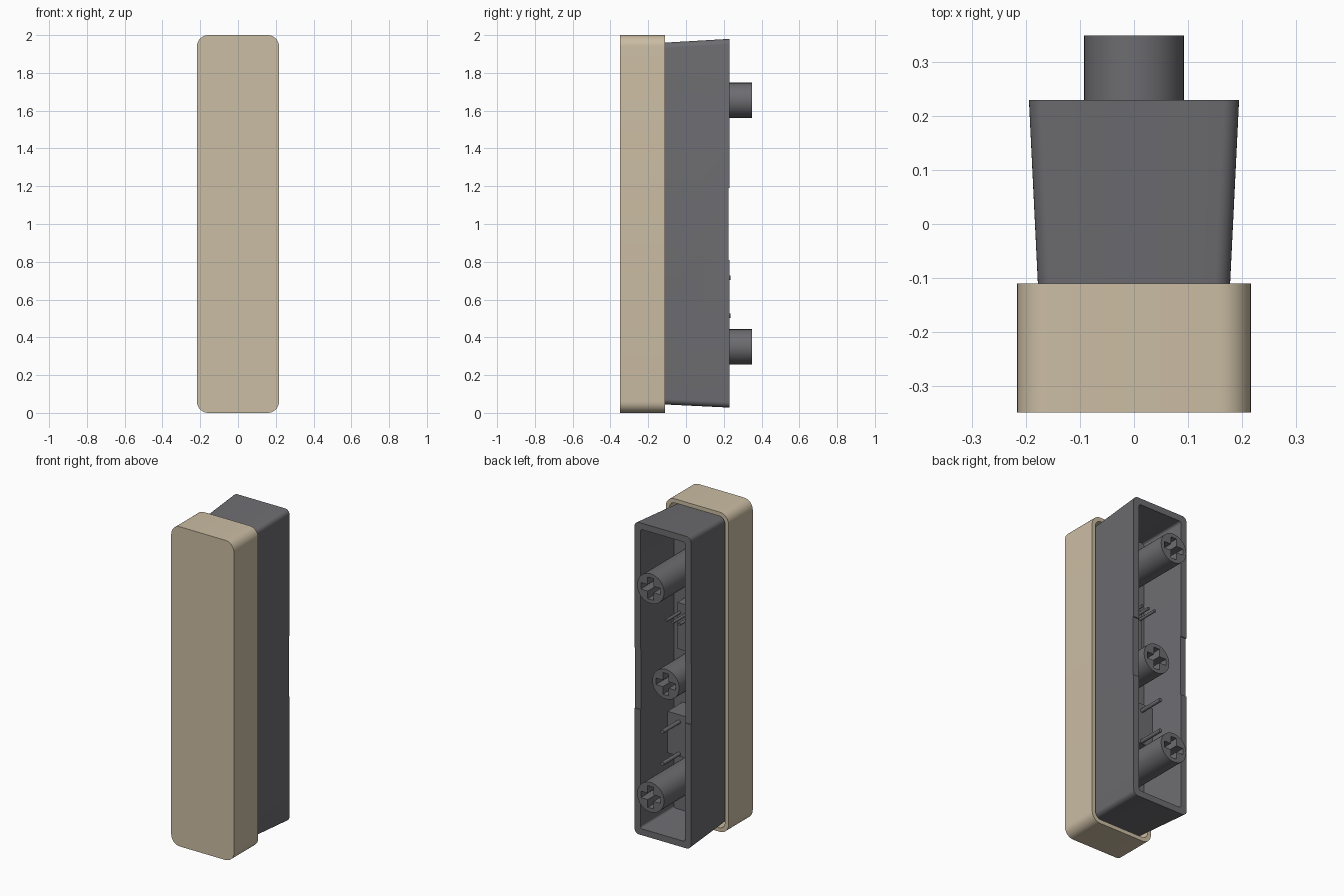
import bpy, bmesh, math
from mathutils import Matrix, Vector

old = bpy.data.objects.get("Cube")
if old:
    bpy.data.objects.remove(old, do_unlink=True)


def material(name, rgb):
    m = bpy.data.materials.new(name)
    m.use_nodes = True
    m.diffuse_color = (*rgb, 1)
    m.node_tree.nodes["Principled BSDF"].inputs["Base Color"].default_value = (*rgb, 1)
    return m


TAN = material("warm beige plastic", (0.60, 0.51, 0.37))
GREY = material("dark grey plastic", (0.152, 0.149, 0.162))


def make_object(name, bm, mat):
    bmesh.ops.recalc_face_normals(bm, faces=bm.faces)
    mesh = bpy.data.meshes.new(name)
    bm.to_mesh(mesh)
    bm.free()
    ob = bpy.data.objects.new(name, mesh)
    bpy.context.collection.objects.link(ob)
    mesh.materials.append(mat)
    return ob


def activate(ob):
    bpy.ops.object.select_all(action='DESELECT')
    ob.select_set(True)
    bpy.context.view_layer.objects.active = ob


def smooth(ob):
    activate(ob)
    bpy.ops.object.shade_smooth_by_angle(angle=math.radians(35))


def cut(ob, cutter):
    mod = ob.modifiers.new("cut", 'BOOLEAN')
    mod.operation = 'DIFFERENCE'
    mod.solver = 'EXACT'
    mod.object = cutter
    activate(ob)
    bpy.ops.object.modifier_apply(modifier=mod.name)
    bpy.data.objects.remove(cutter, do_unlink=True)


def rounded_ring(y, half, low, high, radius, steps=8):
    """Rounded rectangle across x and z at depth y."""
    pts = []
    corners = [(half, high), (-half, high), (-half, low), (half, low)]
    for i, (x, z) in enumerate(corners):
        cx = x - math.copysign(radius, x)
        cz = z - radius if z == high else z + radius
        for s in range(steps + 1):
            a = math.pi / 2 * (i + s / steps)
            pts.append(Vector((cx + radius * math.cos(a), y, cz + radius * math.sin(a))))
    return pts


def loft(name, rings, mat):
    bm = bmesh.new()
    loops = [[bm.verts.new(p) for p in rounded_ring(*r)] for r in rings]
    n = len(loops[0])
    for a, b in zip(loops, loops[1:]):
        for i in range(n):
            j = (i + 1) % n
            bm.faces.new((a[i], a[j], b[j], b[i]))
    bm.faces.new(loops[0])
    bm.faces.new(loops[-1])
    return make_object(name, bm, mat)


def box(name, low, high, mat):
    bm = bmesh.new()
    low, high = Vector(low), Vector(high)
    bmesh.ops.create_cube(bm, size=1, matrix=Matrix.Translation((low + high) / 2)
                          @ Matrix.Diagonal((*(high - low), 1)))
    return make_object(name, bm, mat)


def rod(name, x, z, y0, y1, radius, sides):
    bm = bmesh.new()
    bmesh.ops.create_cone(bm, cap_ends=True, segments=sides, radius1=radius,
                          radius2=radius, depth=y1 - y0,
                          matrix=Matrix.Translation((x, (y0 + y1) / 2, z))
                          @ Matrix.Rotation(math.pi / 2, 4, 'X'))
    return make_object(name, bm, GREY)


# Front cap: solid block with a shallow pocket that receives the body
cap = loft("front_cap", [
    (-0.35, 0.217, 0.0, 2.0, 0.06),
    (-0.11, 0.217, 0.0, 2.0, 0.06),
    (-0.11, 0.192, 0.025, 1.975, 0.04),
    (-0.20, 0.192, 0.025, 1.975, 0.04)], TAN)
smooth(cap)

# Body shell: tapered tray, open at the back
FLOOR = -0.08
body = loft("body_shell", [
    (-0.20, 0.174, 0.049, 1.955, 0.03),
    (0.23, 0.195, 0.028, 1.98, 0.03),
    (0.23, 0.155, 0.068, 1.94, 0.015),
    (FLOOR, 0.140, 0.083, 1.925, 0.015)], GREY)

# Shallow relief across the middle of both side rims
cut(body, box("rim_cutter", (-0.3, 0.224, 0.81), (0.3, 0.3, 1.19), GREY))
smooth(body)

# Mounting posts with cross-shaped sockets
for name, z, tip in (("lower", 0.35, 0.35), ("middle", 1.0, 0.20), ("upper", 1.655, 0.35)):
    post = rod(name + "_post", 0, z, FLOOR - 0.02, tip, 0.093, 40)
    for w, h in ((0.068, 0.02), (0.02, 0.068)):
        cut(post, box("socket_cutter", (-w, tip - 0.15, z - h), (w, tip + 0.05, z + h), GREY))
    smooth(post)

# Internal blocks
box("lower_block", (-0.08, FLOOR - 0.01, 0.50), (0.08, 0.07, 0.76), GREY)
box("upper_block", (-0.06, FLOOR - 0.01, 1.13), (0.06, 0.0, 1.42), GREY)

# Long contact pins on the lower block
for i, z in enumerate((0.515, 0.715)):
    smooth(rod(f"long_pin_{i + 1}", 0, z, 0.0, 0.235, 0.012, 12))

# Row of short pins on the upper block
for i, x in enumerate((-0.045, 0, 0.045)):
    smooth(rod(f"short_pin_{i + 1}", x, 1.36, -0.02, 0.13, 0.009, 12))
